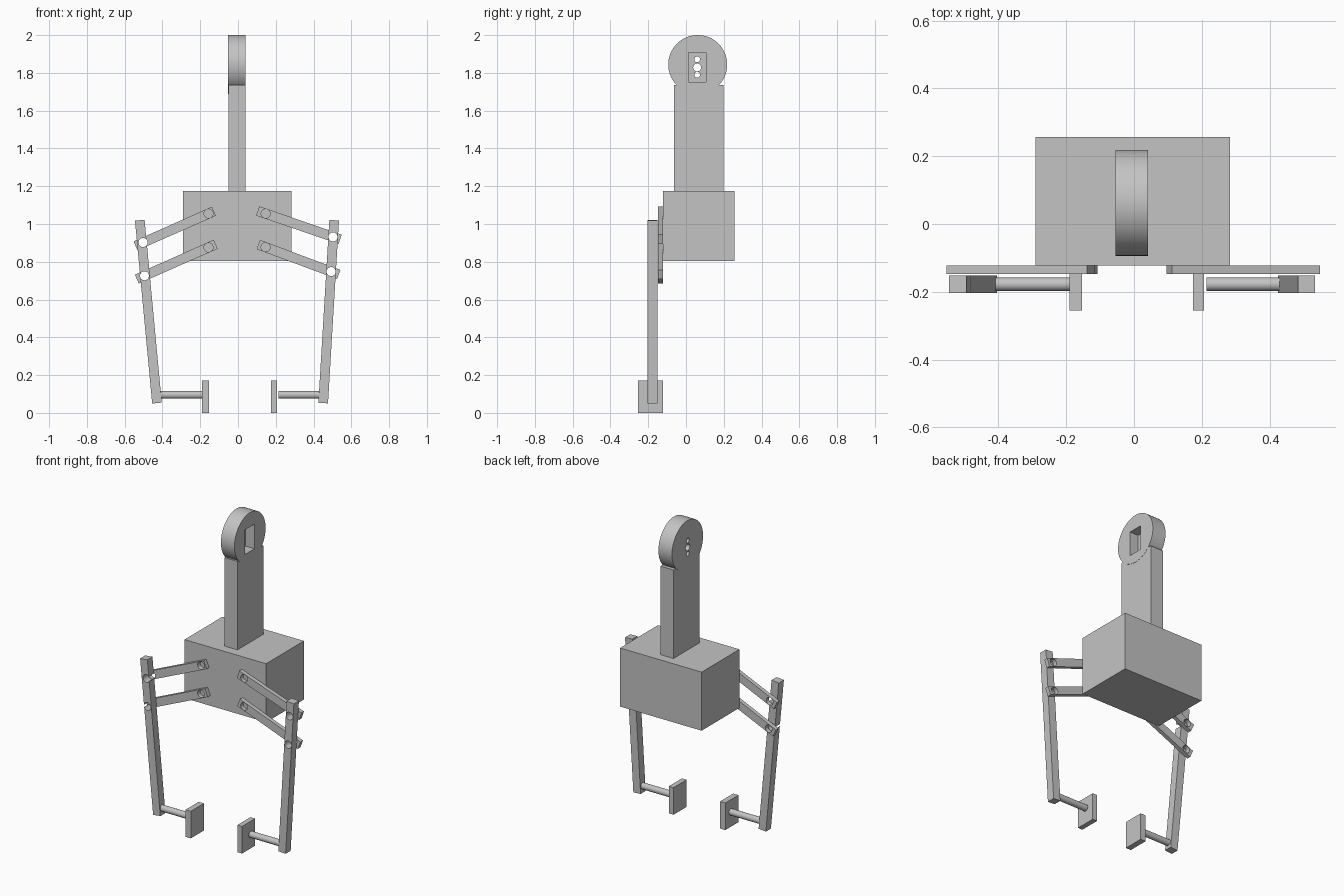
import bpy
from math import radians, pi
from mathutils import Vector, Matrix

cube = bpy.data.objects.get("Cube")
if cube:
    bpy.data.objects.remove(cube, do_unlink=True)

grey = bpy.data.materials.new("light grey")
grey.use_nodes = True
COLOUR = (0.55, 0.55, 0.55, 1)
grey.diffuse_color = COLOUR
grey.node_tree.nodes["Principled BSDF"].inputs["Base Color"].default_value = COLOUR


def finish(obj, name):
    obj.name = name
    obj.data.materials.append(grey)
    return obj


def box(name, lo, hi):
    """Axis-aligned block between two corners."""
    lo, hi = Vector(lo), Vector(hi)
    bpy.ops.mesh.primitive_cube_add(size=1)
    obj = bpy.context.object
    obj.data.transform(Matrix.Translation((lo + hi) / 2) @ Matrix.Diagonal((*(hi - lo), 1)))
    return finish(obj, name)


def cylinder(name, a, b, radius, sides=32):
    """Round bar running from a to b."""
    a, b = Vector(a), Vector(b)
    bpy.ops.mesh.primitive_cylinder_add(radius=radius, depth=(b - a).length, vertices=sides)
    obj = bpy.context.object
    turn = (b - a).to_track_quat('Z', 'Y').to_matrix().to_4x4()
    obj.data.transform(Matrix.Translation((a + b) / 2) @ turn)
    return finish(obj, name)


def bar(name, a, b, y0, y1, width, ext_a=0, ext_b=0):
    """Flat bar in the xz plane, running past its two points by the extensions."""
    a, b = Vector((a[0], 0, a[1])), Vector((b[0], 0, b[1]))
    along = (b - a).normalized()
    a, b = a - along * ext_a, b + along * ext_b
    across = along.cross(Vector((0, 1, 0)))
    obj = box(name, (-0.5, -0.5, -0.5), (0.5, 0.5, 0.5))
    frame = Matrix((along * (b - a).length, Vector((0, y1 - y0, 0)), across * -width)).transposed().to_4x4()
    if frame.determinant() < 0:
        frame = frame @ Matrix.Diagonal((1, 1, -1, 1))
    mid = (a + b) / 2 + Vector((0, (y0 + y1) / 2, 0))
    obj.data.transform(Matrix.Translation(mid) @ frame)
    return obj


def cut(obj, cutters):
    for c in cutters:
        c.hide_render = True
        mod = obj.modifiers.new("cut", 'BOOLEAN')
        mod.operation, mod.solver, mod.object = 'DIFFERENCE', 'EXACT', c
        bpy.context.view_layer.objects.active = obj
        bpy.ops.object.modifier_apply(modifier=mod.name)
        bpy.data.objects.remove(c, do_unlink=True)


def smooth(obj):
    bpy.ops.object.select_all(action='DESELECT')
    obj.select_set(True)
    bpy.context.view_layer.objects.active = obj
    bpy.ops.object.shade_smooth_by_angle(angle=radians(30))


def pivot_hole(p):
    return cylinder("hole_cutter", (p[0], -0.3, p[1]), (p[0], 0, p[1]), 0.024, 24)


# Body and upright column
box("gripper_body", (-0.29, -0.122, 0.803), (0.283, 0.257, 1.175))
box("column", (-0.051, -0.063, 1.17), (0.04, 0.198, 1.737))

# Round joint head with a servo pocket and three through holes
head = cylinder("joint_head", (-0.054, 0.062, 1.844), (0.041, 0.062, 1.844), 0.156, 96)
cutters = [box("pocket_cutter", (-0.02, 0.013, 1.753), (0.1, 0.106, 1.909))]
for z, r in ((1.829, 0.021), (1.872, 0.015), (1.79, 0.015)):
    cutters.append(cylinder("hole_cutter", (-0.2, 0.059, z), (0.2, 0.059, z), r, 24))
cut(head, cutters)
smooth(head)

# Per side: links (inner pivot, outer pivot, end extensions), finger ends, rod and pad extents
SIDES = {
    "right": dict(
        links=(("upper", (-0.156, 1.055), (-0.502, 0.902), 0.031, 0.044),
               ("lower", (-0.156, 0.876), (-0.495, 0.726), 0.041, 0.044)),
        finger=((-0.52, 1.02), (-0.429, 0.052)), rod=(-0.42, -0.187), pad=(-0.19, -0.153)),
    "left": dict(
        links=(("upper", (0.146, 1.055), (0.503, 0.932), 0.044, 0.04),
               ("lower", (0.146, 0.877), (0.493, 0.748), 0.041, 0.043)),
        finger=((0.509, 1.02), (0.451, 0.052)), rod=(0.44, 0.214), pad=(0.174, 0.207)),
}

for side, s in SIDES.items():
    # Parallel links, drilled at both pivots
    for label, inner, outer, e0, e1 in s["links"]:
        link = bar(f"{side}_{label}_link", inner, outer, -0.148, -0.122, 0.052, e0, e1)
        cut(link, [pivot_hole(inner), pivot_hole(outer)])
        smooth(link)

    # Finger, drilled where the links attach
    finger = bar(f"{side}_finger", *s["finger"], -0.203, -0.152, 0.051)
    cut(finger, [pivot_hole(link[2]) for link in s["links"]])
    smooth(finger)

    # Rod and gripping pad
    x0, x1 = s["rod"]
    smooth(cylinder(f"{side}_rod", (x0, -0.178, 0.095), (x1, -0.178, 0.095), 0.02))
    p0, p1 = s["pad"]
    box(f"{side}_pad", (p0, -0.255, 0), (p1, -0.123, 0.172))
